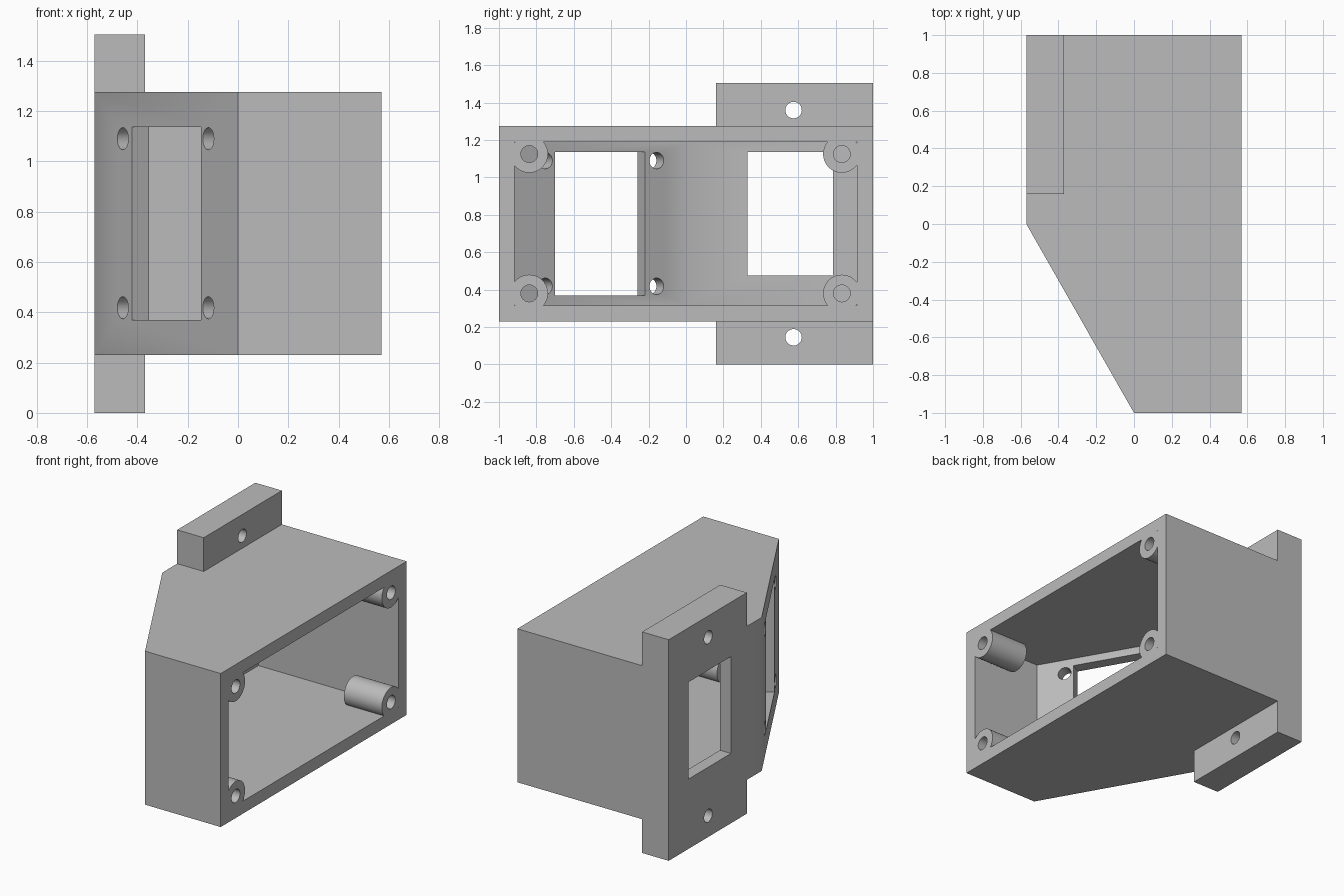
import bpy, bmesh, math
from mathutils import Vector, Matrix

old = bpy.data.objects.get("Cube")
if old:
    bpy.data.objects.remove(old, do_unlink=True)

grey = bpy.data.materials.new("plain grey")
grey.use_nodes = True
colour = (0.5, 0.5, 0.5, 1)
grey.diffuse_color = colour
grey.node_tree.nodes["Principled BSDF"].inputs["Base Color"].default_value = colour


def finish(name, bm):
    bmesh.ops.recalc_face_normals(bm, faces=bm.faces)
    mesh = bpy.data.meshes.new(name)
    bm.to_mesh(mesh)
    bm.free()
    mesh.materials.append(grey)
    obj = bpy.data.objects.new(name, mesh)
    bpy.context.collection.objects.link(obj)
    return obj


def prism(name, outline, z0, z1):
    bm = bmesh.new()
    face = bm.faces.new([bm.verts.new((x, y, z0)) for x, y in outline])
    top = bmesh.ops.extrude_face_region(bm, geom=[face])["geom"]
    bmesh.ops.translate(bm, vec=(0, 0, z1 - z0),
                        verts=[v for v in top if isinstance(v, bmesh.types.BMVert)])
    return finish(name, bm)


def box(name, x0, x1, y0, y1, z0, z1):
    return prism(name, [(x0, y0), (x1, y0), (x1, y1), (x0, y1)], z0, z1)


def rod(name, centre, axis, radius, length):
    bm = bmesh.new()
    turn = Vector(axis).to_track_quat("Z", "Y").to_matrix().to_4x4()
    bmesh.ops.create_cone(bm, cap_ends=True, segments=40, radius1=radius, radius2=radius,
                          depth=length, matrix=Matrix.Translation(centre) @ turn)
    return finish(name, bm)


def combine(tool, operation):
    mod = housing.modifiers.new("combine", "BOOLEAN")
    mod.operation, mod.solver, mod.object = operation, "EXACT", tool
    bpy.context.view_layer.objects.active = housing
    bpy.ops.object.modifier_apply(modifier=mod.name)
    bpy.data.objects.remove(tool, do_unlink=True)


SIDE, LOW, HIGH = 0.57, 0.23, 1.275

# Box with one slanted wall
housing = prism("housing", [(-SIDE, 0), (0, -1), (SIDE, -1), (SIDE, 1), (-SIDE, 1)], LOW, HIGH)

# Mounting lugs above and below, then the cavity
combine(box("lugs", -SIDE, -0.37, 0.16, 1, 0, 1.505), "UNION")
combine(prism("cavity", [(-0.487, 0.013), (0.047, -0.917), (0.7, -0.917),
                         (0.7, 0.915), (-0.487, 0.915)], 0.315, 1.19), "DIFFERENCE")

# Screw bosses in the corners of the open side, with bores
for y in (-0.838, 0.833):
    for z in (0.38, 1.125):
        combine(rod("boss", (SIDE - 0.143, y, z), (1, 0, 0), 0.1, 0.286), "UNION")
        combine(rod("bore", (SIDE - 0.14, y, z), (1, 0, 0), 0.045, 0.34), "DIFFERENCE")

# Lug holes
for z in (0.145, 1.36):
    combine(rod("lug_hole", (-0.47, 0.575, z), (1, 0, 0), 0.044, 0.4), "DIFFERENCE")

# Window in the flat wall
combine(box("window", -0.7, -0.4, 0.33, 0.785, 0.475, 1.135), "DIFFERENCE")

# Window and screw holes square to the slanted wall
normal = Vector((-1, -SIDE, 0)).normalized()


def on_slant(x):
    return Vector((x, -(x + SIDE) / SIDE, 0))


a, b = on_slant(-0.422), on_slant(-0.148)
reach = normal * 0.12
combine(prism("slant_window", [p.xy for p in (a + reach, b + reach, b - reach, a - reach)],
              0.37, 1.137), "DIFFERENCE")
for x in (-0.458, -0.118):
    for z in (0.418, 1.09):
        centre = on_slant(x) + Vector((0, 0, z))
        combine(rod("slant_hole", centre, normal, 0.044, 0.24), "DIFFERENCE")

# Tidy flat areas and keep the round parts smooth
bm = bmesh.new()
bm.from_mesh(housing.data)
bmesh.ops.remove_doubles(bm, verts=bm.verts, dist=0.0001)
bmesh.ops.dissolve_limit(bm, angle_limit=math.radians(1), verts=bm.verts, edges=bm.edges)
bm.to_mesh(housing.data)
bm.free()
housing.select_set(True)
bpy.context.view_layer.objects.active = housing
bpy.ops.object.shade_smooth_by_angle(angle=math.radians(30))
